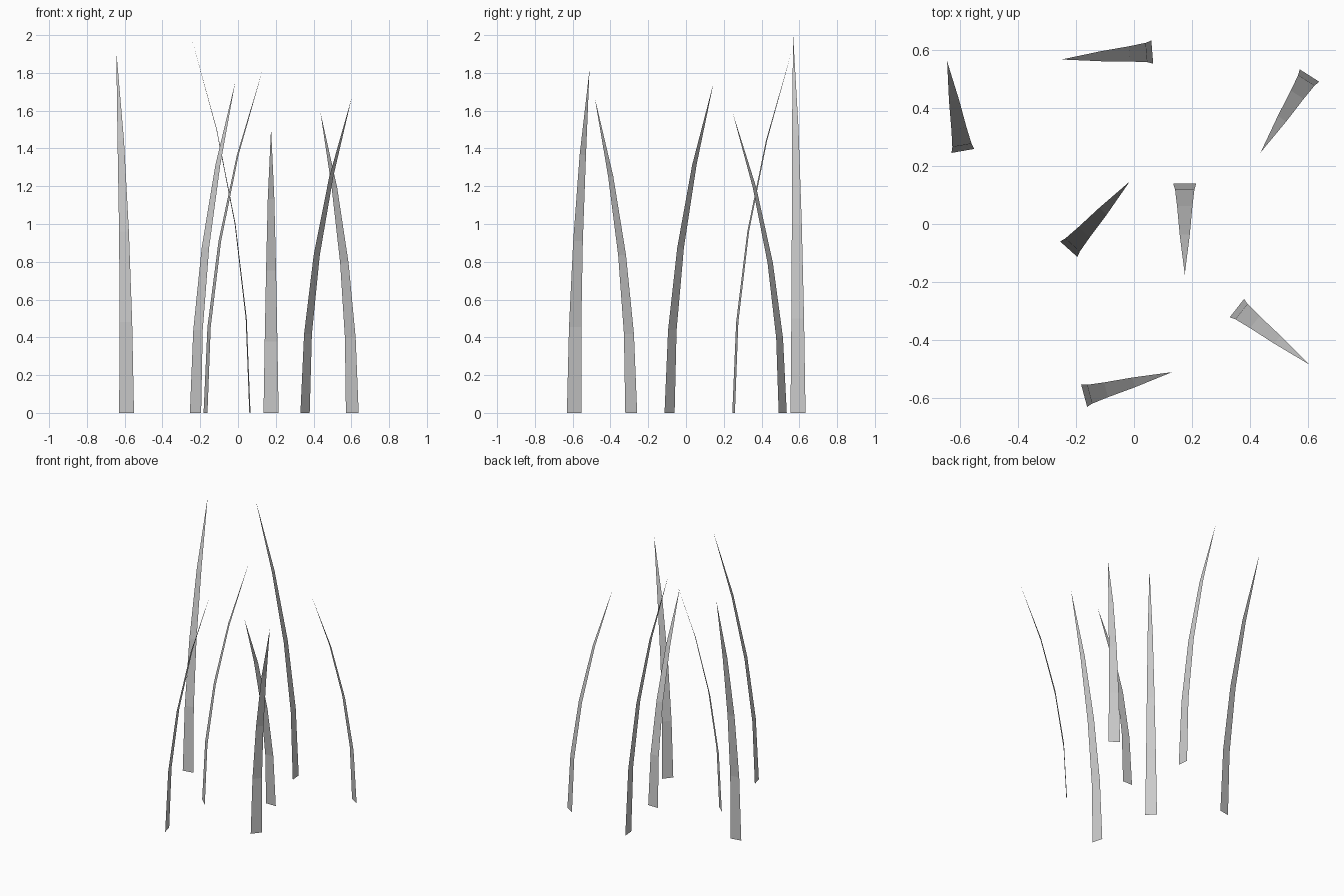
import bpy
import bmesh
from math import cos, sin, radians
from mathutils import Vector

cube = bpy.data.objects.get("Cube")
if cube:
    bpy.data.objects.remove(cube, do_unlink=True)

# One plain grey for every blade
grey = bpy.data.materials.new("light_grey")
grey.use_nodes = True
colour = (0.6, 0.6, 0.6, 1)
grey.diffuse_color = colour
grey.node_tree.nodes["Principled BSDF"].inputs["Base Color"].default_value = colour

WIDTH, LEAN, SEGMENTS = 0.08, 0.314, 4


def grass_blade(name, x, y, angle, height):
    """Flat tapering strip that bends towards the given direction."""
    a = radians(angle)
    lean = Vector((cos(a), sin(a), 0))
    side = Vector((-sin(a), cos(a), 0))
    bm = bmesh.new()
    previous = None
    for i in range(SEGMENTS):
        t = i / SEGMENTS
        centre = Vector((x, y, t * height)) + lean * LEAN * t * t
        half = side * WIDTH / 2 * (1 - t) ** 0.6
        row = [bm.verts.new(centre - half), bm.verts.new(centre + half)]
        if previous:
            bm.faces.new((previous[0], previous[1], row[1], row[0]))
        previous = row
    # Pointed tip
    tip = bm.verts.new(Vector((x, y, height)) + lean * LEAN)
    bm.faces.new((previous[0], previous[1], tip))
    mesh = bpy.data.meshes.new(name)
    bm.to_mesh(mesh)
    bm.free()
    mesh.materials.append(grey)
    bpy.context.collection.objects.link(bpy.data.objects.new(name, mesh))


# Base position, lean direction in degrees, height
blades = {
    "back_right_blade": (-0.59, 0.252, 100, 1.92),
    "back_blade": (0.063, 0.593, 184.7, 2.0),
    "back_left_blade": (0.605, 0.512, 237.6, 1.59),
    "middle_blade": (0.175, 0.14, 270, 1.51),
    "middle_right_blade": (-0.225, -0.087, 48, 1.75),
    "front_left_blade": (0.355, -0.29, -38, 1.67),
    "front_blade": (-0.172, -0.592, 15, 1.82),
}
for name, (x, y, angle, height) in blades.items():
    grass_blade(name, x, y, angle, height)
